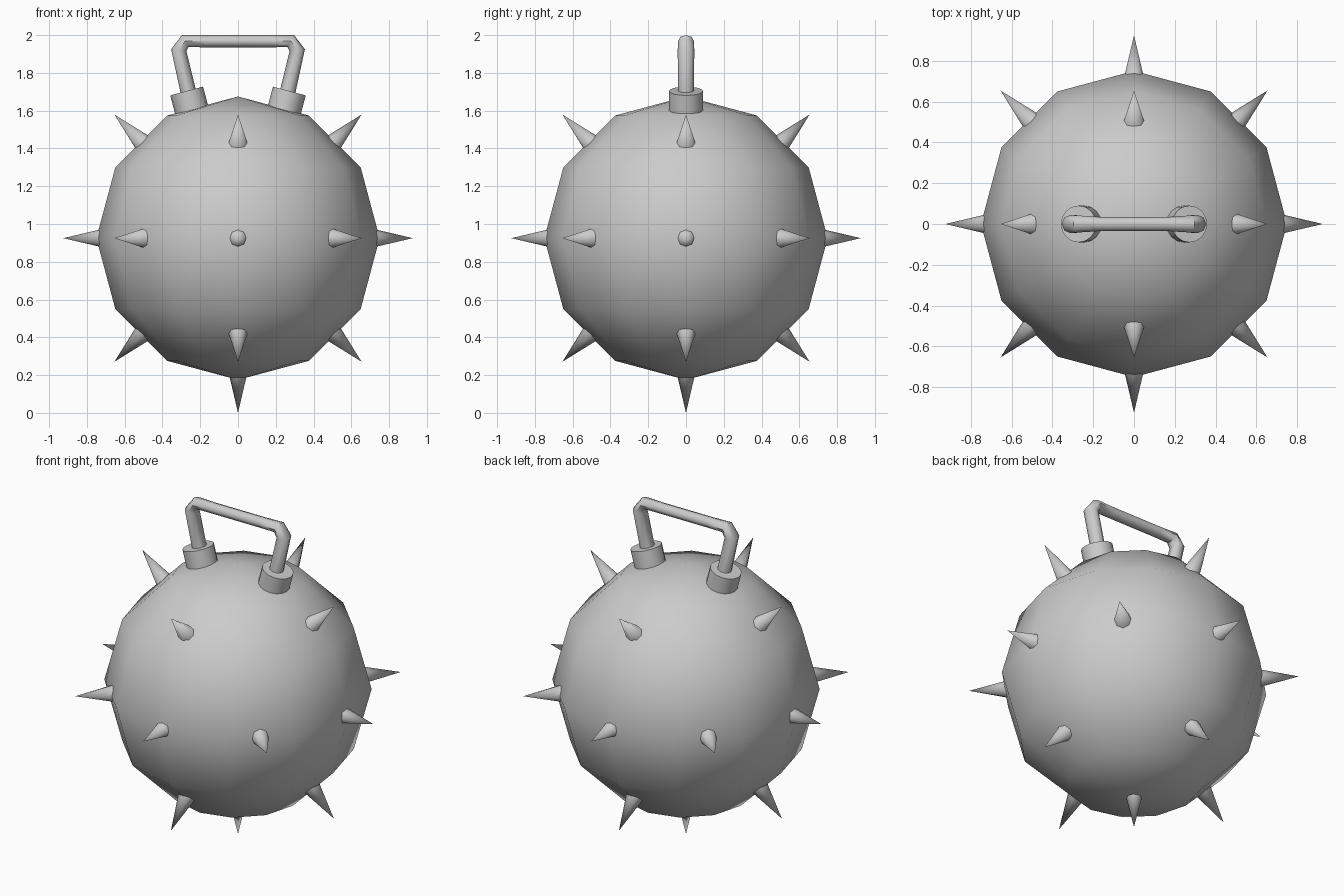
import bpy, bmesh
from math import radians, sin, cos, pi
from mathutils import Vector
from itertools import product

if "Cube" in bpy.data.objects:
    bpy.data.objects.remove(bpy.data.objects["Cube"])

C = Vector((0, 0, 0.925))   # ball centre
R = 0.75


def smooth(obj, angle=50):
    bpy.ops.object.select_all(action='DESELECT')
    obj.select_set(True)
    bpy.context.view_layer.objects.active = obj
    bpy.ops.object.shade_smooth_by_angle(angle=radians(angle))


# low-poly ball body
bpy.ops.mesh.primitive_uv_sphere_add(segments=12, ring_count=6, radius=R, location=C)
ball = bpy.context.object
ball.name = "ball"
smooth(ball)

# spikes along the axes (none on top) and along the twelve diagonals
BASE, TIP, SPIKE_R = 0.66, 0.925, 0.062
for d in product((-1, 0, 1), repeat=3):
    n = sum(map(abs, d))
    if n not in (1, 2) or d == (0, 0, 1):
        continue
    axis = Vector(d).normalized()
    bpy.ops.mesh.primitive_cone_add(
        vertices=8, radius1=SPIKE_R, radius2=0, depth=TIP - BASE,
        location=C + axis * (BASE + TIP) / 2,
        rotation=axis.to_track_quat('Z', 'Y').to_euler())
    spike = bpy.context.object
    spike.name = "spike"
    smooth(spike)

# collars holding the handle
TILT = radians(15)
for s in (-1, 1):
    axis = Vector((s * sin(TILT), 0, cos(TILT)))
    top = Vector((s * 0.272, 0, 1.704))
    bpy.ops.mesh.primitive_cylinder_add(
        vertices=16, radius=0.09, depth=0.16,
        location=top - axis * 0.08, rotation=(0, s * TILT, 0))
    collar = bpy.context.object
    collar.name = "handle_collar"
    smooth(collar, 40)

# handle: rings given by outer point, inner point (x, z) and half width in y
half = [((0.292, 1.639), (0.211, 1.661), 0.042),
        ((0.354, 1.925), (0.273, 1.915), 0.044),
        ((0.297, 2.000), (0.262, 1.937), 0.042),
        ((0.170, 2.000), (0.170, 1.935), 0.035)]
rings = half + [((-a[0], a[1]), (-b[0], b[1]), w) for a, b, w in reversed(half)]
bm = bmesh.new()
N = 8
loops = []
for a, b, w in rings:
    o, i = Vector((a[0], 0, a[1])), Vector((b[0], 0, b[1]))
    mid, u = (o + i) / 2, (o - i) / 2
    loops.append([bm.verts.new(mid + u * cos(t) + Vector((0, w * sin(t), 0)))
                  for t in (2 * pi * k / N for k in range(N))])
for p, q in zip(loops, loops[1:]):
    for k in range(N):
        bm.faces.new((p[k], p[(k + 1) % N], q[(k + 1) % N], q[k]))
bm.faces.new(loops[0])
bm.faces.new(loops[-1])
bmesh.ops.recalc_face_normals(bm, faces=bm.faces)
mesh = bpy.data.meshes.new("handle")
bm.to_mesh(mesh)
bm.free()
handle = bpy.data.objects.new("handle", mesh)
bpy.context.collection.objects.link(handle)
smooth(handle)
